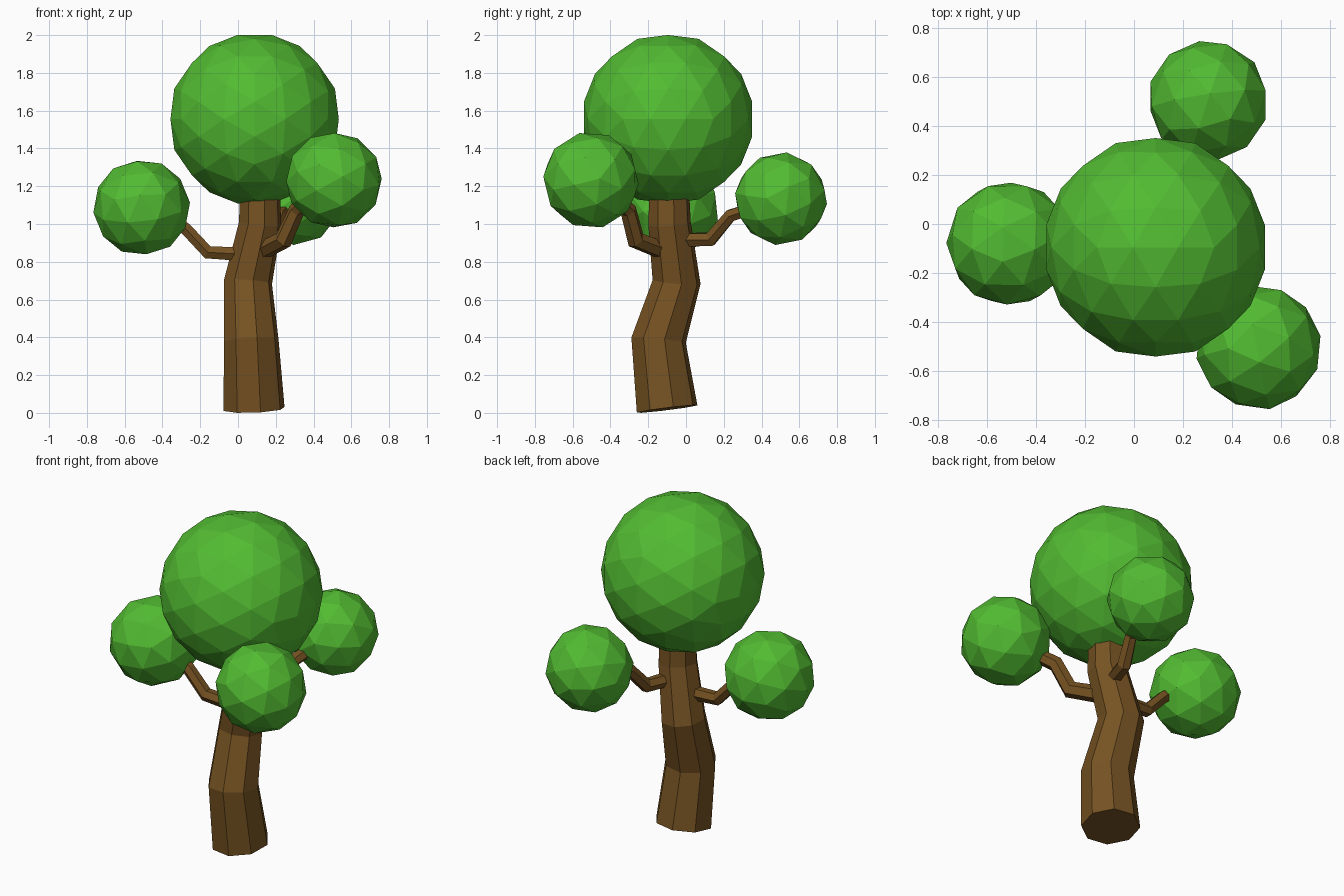
import bpy, bmesh
from math import cos, sin, pi, radians
from mathutils import Vector, Euler

if "Cube" in bpy.data.objects:
    bpy.data.objects.remove(bpy.data.objects["Cube"])


def material(name, color):
    m = bpy.data.materials.new(name)
    m.diffuse_color = color
    m.use_nodes = True
    m.node_tree.nodes["Principled BSDF"].inputs["Base Color"].default_value = m.diffuse_color
    return m


BARK = material("bark", (0.18, 0.085, 0.016, 1))
LEAF = material("leaves", (0.085, 0.50, 0.032, 1))


def finish(name, bm, mat):
    bmesh.ops.recalc_face_normals(bm, faces=bm.faces[:])
    mesh = bpy.data.meshes.new(name)
    bm.to_mesh(mesh)
    bm.free()
    mesh.materials.append(mat)
    obj = bpy.data.objects.new(name, mesh)
    bpy.context.collection.objects.link(obj)


def limb(name, path, sides, ref, turn=0.0):
    """Faceted tube through (x, y, z, radius) points, closed at both ends."""
    bm = bmesh.new()
    pts = [Vector(p[:3]) for p in path]
    dirs = [(b - a).normalized() for a, b in zip(pts, pts[1:])]
    rings = []
    for i, p in enumerate(pts):
        t = (dirs[max(i - 1, 0)] + dirs[min(i, len(dirs) - 1)]).normalized()
        u = Vector(ref)
        u = (u - t * u.dot(t)).normalized()
        v = t.cross(u)
        angles = [turn + 2 * pi * k / sides for k in range(sides)]
        rings.append([bm.verts.new(p + path[i][3] * (u * cos(a) + v * sin(a))) for a in angles])
    for lo, hi in zip(rings, rings[1:]):
        for k in range(sides):
            n = (k + 1) % sides
            bm.faces.new((lo[k], lo[n], hi[n], hi[k]))
    bm.faces.new(rings[0])
    bm.faces.new(rings[-1])
    finish(name, bm, BARK)


def foliage(name, center, radius, cuts, rot=(0, 0, 0)):
    """Icosahedron with each edge cut, pushed out to a faceted ball."""
    bm = bmesh.new()
    phi = (1 + 5 ** 0.5) / 2
    for a in (-1, 1):
        for b in (-phi, phi):
            for co in ((a, 0, b), (0, b, a), (b, a, 0)):
                bm.verts.new(co)
    bmesh.ops.convex_hull(bm, input=bm.verts[:])
    bmesh.ops.subdivide_edges(bm, edges=bm.edges[:], cuts=cuts, use_grid_fill=True)
    turn = Euler([radians(r) for r in rot]).to_matrix()
    for v in bm.verts:
        v.co = Vector(center) + turn @ (v.co.normalized() * radius)
    finish(name, bm, LEAF)


# Crooked eight-sided trunk
limb("trunk", [(0.085, -0.10, 0.021, 0.165), (0.07, -0.145, 0.385, 0.148),
               (0.053, -0.05, 0.693, 0.13), (0.117, -0.087, 1.0, 0.115),
               (0.117, -0.09, 1.25, 0.105)], 8, (1, 0, 0), radians(12))

# Bent six-sided branches
limb("left_branch", [(0.03, -0.08, 0.84, 0.042), (-0.16, -0.08, 0.85, 0.04),
                     (-0.277, -0.08, 0.975, 0.037), (-0.38, -0.08, 1.04, 0.035)], 6, (0, 1, 0))
limb("back_branch", [(0.13, -0.03, 0.915, 0.042), (0.18, 0.13, 0.92, 0.042),
                     (0.22, 0.235, 1.045, 0.037), (0.26, 0.36, 1.085, 0.035)], 6, (1, 0, 0))
limb("front_branch", [(0.12, -0.11, 0.855, 0.05), (0.24, -0.265, 0.915, 0.05),
                      (0.31, -0.305, 1.07, 0.045), (0.41, -0.41, 1.16, 0.04)], 6, (1, 0.9, 0))

# Large crown and three small leaf balls
foliage("crown", (0.088, -0.095, 1.555), 0.455, 2)
foliage("left_leaves", (-0.51, -0.08, 1.087), 0.257, 1, (15, 20, 25))
foliage("front_leaves", (0.508, -0.503, 1.232), 0.257, 1, (-20, 10, 40))
foliage("back_leaves", (0.302, 0.503, 1.134), 0.247, 1, (25, -15, 10))
